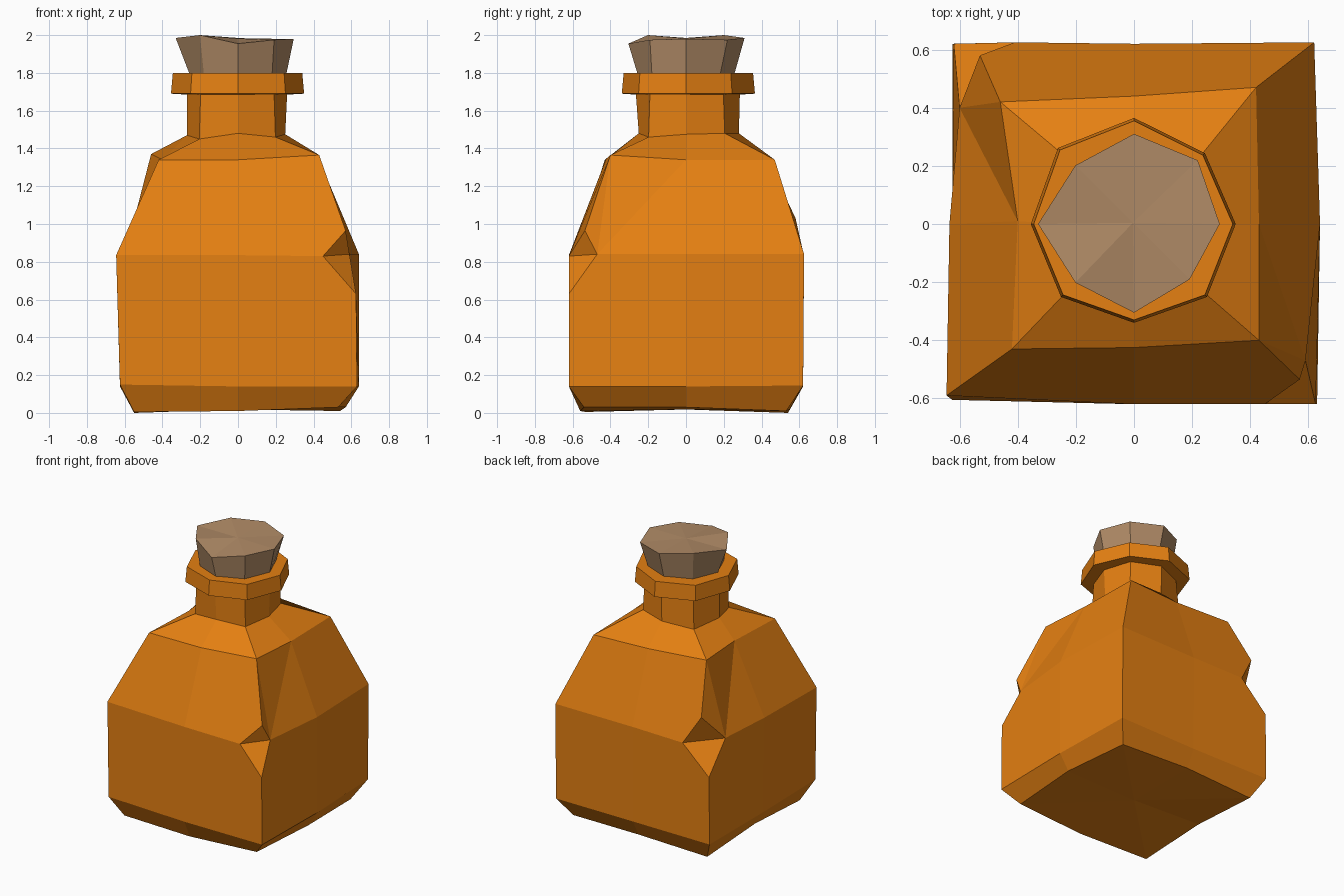
import bpy, bmesh, math
from mathutils import Vector

if "Cube" in bpy.data.objects:
    bpy.data.objects.remove(bpy.data.objects["Cube"])


def material(name, rgb):
    m = bpy.data.materials.new(name)
    m.diffuse_color = (*rgb, 1)
    m.use_nodes = True
    m.node_tree.nodes["Principled BSDF"].inputs["Base Color"].default_value = m.diffuse_color
    return m


amber = material("amber_glass", (0.78, 0.215, 0.006))
tan = material("cork_brown", (0.44, 0.26, 0.135))


def octagon(radii, z):
    """Eight points, counter-clockwise from the front left corner."""
    if not isinstance(radii, (list, tuple)):
        radii = [radii] * 8
    if not isinstance(z, (list, tuple)):
        z = [z] * 8
    return [(r * math.cos(math.radians(225 + 45 * i)),
             r * math.sin(math.radians(225 + 45 * i)), h)
            for i, (r, h) in enumerate(zip(radii, z))]


def loft(bm, rings):
    """Join rings of equal size with quads and close both ends with fans."""
    vs = [[bm.verts.new(p) for p in ring] for ring in rings]
    n = len(vs[0])
    for a, b in zip(vs, vs[1:]):
        for i in range(n):
            j = (i + 1) % n
            bm.faces.new((a[i], a[j], b[j], b[i]))
    for ring in (vs[0], vs[-1]):
        mid = bm.verts.new(sum((v.co for v in ring), Vector()) / n)
        for i in range(n):
            bm.faces.new((ring[i], ring[(i + 1) % n], mid))
    return vs


def split(bm, a, b):
    """Cut the face shared by two vertices along the line between them."""
    for f in a.link_faces:
        if f in b.link_faces and len(f.verts) > 3:
            if not any(b in e.verts for e in a.link_edges):
                bmesh.utils.face_split(f, a, b)
            return


def notch(bm, corner, top_corner, top_mid, long_side, flank, upper, lower):
    """Chip a corner: replace it by four points and fold the gap inward."""
    old = set(bm.verts)
    bmesh.ops.bevel(bm, geom=[corner], offset=0.12, segments=1,
                    profile=0.5, affect='VERTICES')
    new = [v for v in bm.verts if v not in old]
    new.sort(key=lambda v: v.co.z)
    d, c = new[0], new[-1]
    a, b = sorted(new[1:-1], key=lambda v: abs(v.co.x))
    for v, p in ((a, long_side), (b, flank), (c, upper), (d, lower)):
        v.co = p
    split(bm, a, b)
    split(bm, top_corner, b)
    split(bm, top_mid, b)


def finish(bm, name, mat):
    bmesh.ops.recalc_face_normals(bm, faces=bm.faces[:])
    me = bpy.data.meshes.new(name)
    bm.to_mesh(me)
    bm.free()
    me.materials.append(mat)
    ob = bpy.data.objects.new(name, me)
    bpy.context.collection.objects.link(ob)
    return ob


# Bottle: square body with mid-side points, shoulder, neck and lip
base = [(-.55, -.53, .005), (0, -.56, .01), (.53, -.54, .03), (.57, 0, .03),
        (.54, .53, .01), (0, .55, .02), (-.55, .54, 0), (-.56, 0, .04)]
foot = [(-.625, -.605, .15), (0, -.62, .14), (.63, -.62, .14), (.64, 0, .14),
        (.62, .62, .145), (0, .615, .14), (-.625, .62, .14), (-.625, 0, .14)]
waist = [(-.645, -.59, .835), (0, -.62, .835), (.625, -.62, .835), (.64, 0, .84),
         (.62, .625, .84), (0, .62, .835), (-.62, .625, .835), (-.635, 0, .835)]
shoulder = [(-.42, -.43, 1.34), (0, -.425, 1.34), (.43, -.40, 1.365), (.43, 0, 1.34),
            (.42, .47, 1.34), (0, .44, 1.34), (-.46, .42, 1.37), (-.40, .01, 1.34)]
lip_radii = [.35, .335, .35, .345, .34, .36, .365, .35]
bm = bmesh.new()
vs = loft(bm, [base, foot, waist, shoulder,
               octagon([.29, .25, .28, .25, .29, .28, .30, .27],
                       [1.45, 1.48, 1.46, 1.475, 1.48, 1.48, 1.45, 1.47]),
               octagon([.28, .265, .27, .26, .28, .285, .28, .27], 1.685),
               octagon([r + .005 for r in lip_radii], 1.69),
               octagon([r - .005 for r in lip_radii], 1.80)])

# Chips in two opposite corners of the body
notch(bm, vs[2][2], vs[3][2], vs[3][3], (.45, -.62, .83), (.59, -.47, .84),
      (.57, -.535, .965), (.625, -.62, .63))
notch(bm, vs[2][6], vs[3][6], vs[3][7], (-.41, .625, .83), (-.60, .40, .83),
      (-.53, .58, 1.03), (-.62, .62, .63))
finish(bm, "bottle", amber)

# Cork stopper, wider and uneven at the top
bm = bmesh.new()
loft(bm, [octagon(.255, 1.79),
          octagon([.285, .305, .27, .295, .31, .31, .285, .33],
                  [2.0, 1.955, 1.975, 1.98, 1.975, 1.985, 2.0, 1.985])])
finish(bm, "cork", tan)
